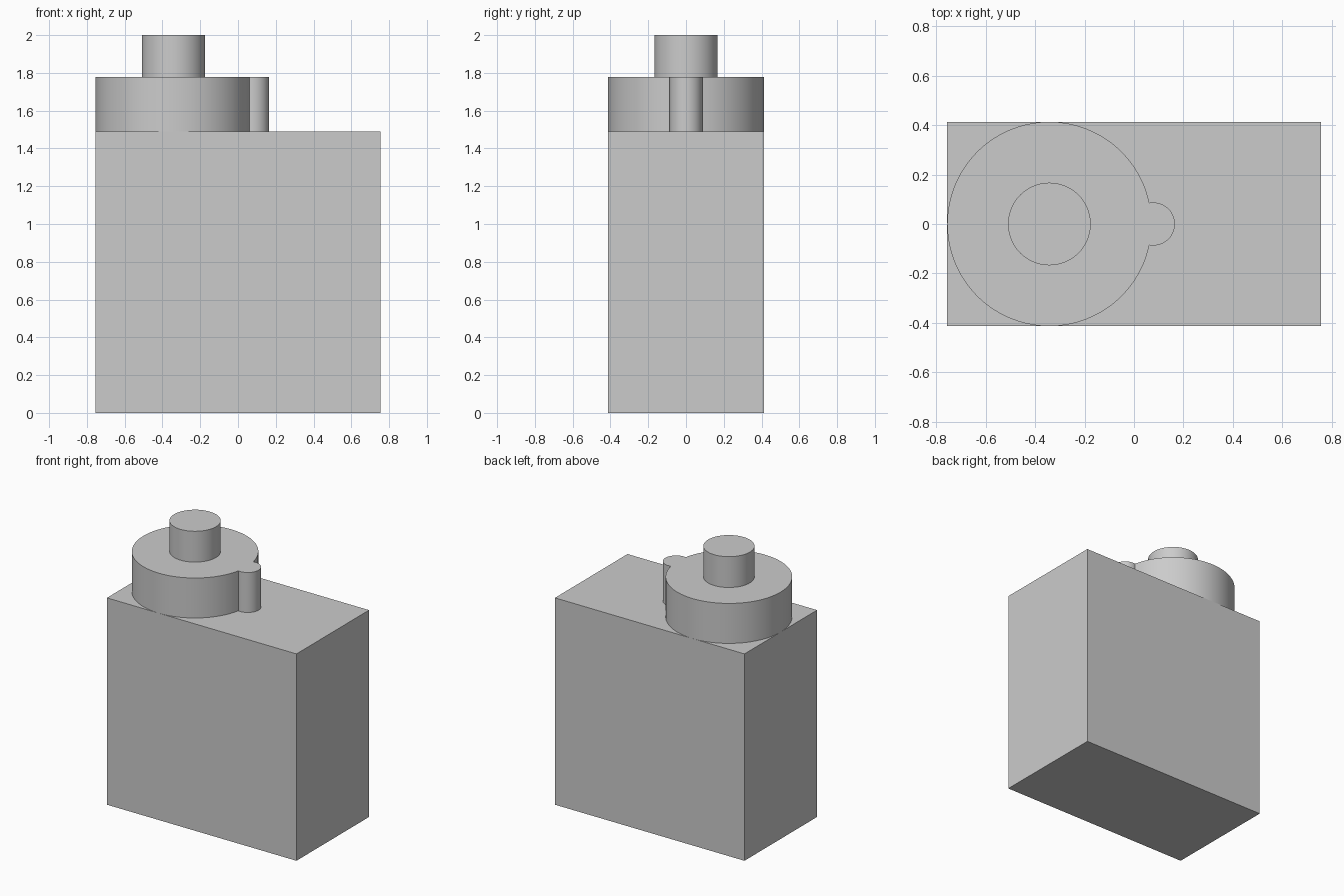
import bpy, bmesh
from math import asin, atan2, cos, sin, pi, sqrt

cube = bpy.data.objects.get("Cube")
if cube:
    bpy.data.objects.remove(cube, do_unlink=True)

GREY = (0.6, 0.6, 0.6, 1)
grey = bpy.data.materials.new("plain grey")
grey.use_nodes = True
grey.diffuse_color = GREY
grey.node_tree.nodes["Principled BSDF"].inputs["Base Color"].default_value = GREY

HALF_X, HALF_Y = 0.755, 0.413
BODY_TOP, COLLAR_TOP, KNOB_TOP = 1.49, 1.778, 2.0
COLLAR_R, KNOB_R, LOBE_R = HALF_Y, 0.167, 0.087
AXIS_X = HALF_Y - HALF_X
LOBE_X = 0.078


def arc(cx, radius, start, end, steps):
    """Points along an arc centred on (cx, 0), both ends included."""
    angles = [start + (end - start) * i / steps for i in range(steps + 1)]
    return [(cx + radius * cos(a), radius * sin(a)) for a in angles]


def prism(name, outline, bottom, top, smooth=True):
    """Extrude a flat outline upwards into a solid."""
    bm = bmesh.new()
    face = bm.faces.new([bm.verts.new((x, y, bottom)) for x, y in outline])
    result = bmesh.ops.extrude_face_region(bm, geom=[face], use_keep_orig=True)
    raised = [v for v in result["geom"] if isinstance(v, bmesh.types.BMVert)]
    bmesh.ops.translate(bm, verts=raised, vec=(0, 0, top - bottom))
    bmesh.ops.recalc_face_normals(bm, faces=bm.faces)
    mesh = bpy.data.meshes.new(name)
    bm.to_mesh(mesh)
    bm.free()
    mesh.materials.append(grey)
    obj = bpy.data.objects.new(name, mesh)
    bpy.context.collection.objects.link(obj)
    if smooth:
        bpy.ops.object.select_all(action="DESELECT")
        obj.select_set(True)
        bpy.context.view_layer.objects.active = obj
        bpy.ops.object.shade_smooth_by_angle(angle=pi / 6)
    return obj


# Rectangular body
corners = [(-HALF_X, -HALF_Y), (HALF_X, -HALF_Y), (HALF_X, HALF_Y), (-HALF_X, HALF_Y)]
prism("body", corners, 0, BODY_TOP, smooth=False)

# Round collar with a small lobe, drawn as one outline where the two circles meet
gap = LOBE_X - AXIS_X
along = (gap**2 + COLLAR_R**2 - LOBE_R**2) / (2 * gap)
meet_y = sqrt(COLLAR_R**2 - along**2)
collar_angle = asin(meet_y / COLLAR_R)
lobe_angle = atan2(meet_y, along - gap)
collar = arc(AXIS_X, COLLAR_R, collar_angle, 2 * pi - collar_angle, 88)
lobe = arc(LOBE_X, LOBE_R, -lobe_angle, lobe_angle, 32)
prism("collar", collar + lobe[1:-1], BODY_TOP, COLLAR_TOP)

# Knob on top of the collar
prism("knob", arc(AXIS_X, KNOB_R, 0, 2 * pi, 64)[:-1], COLLAR_TOP, KNOB_TOP)
